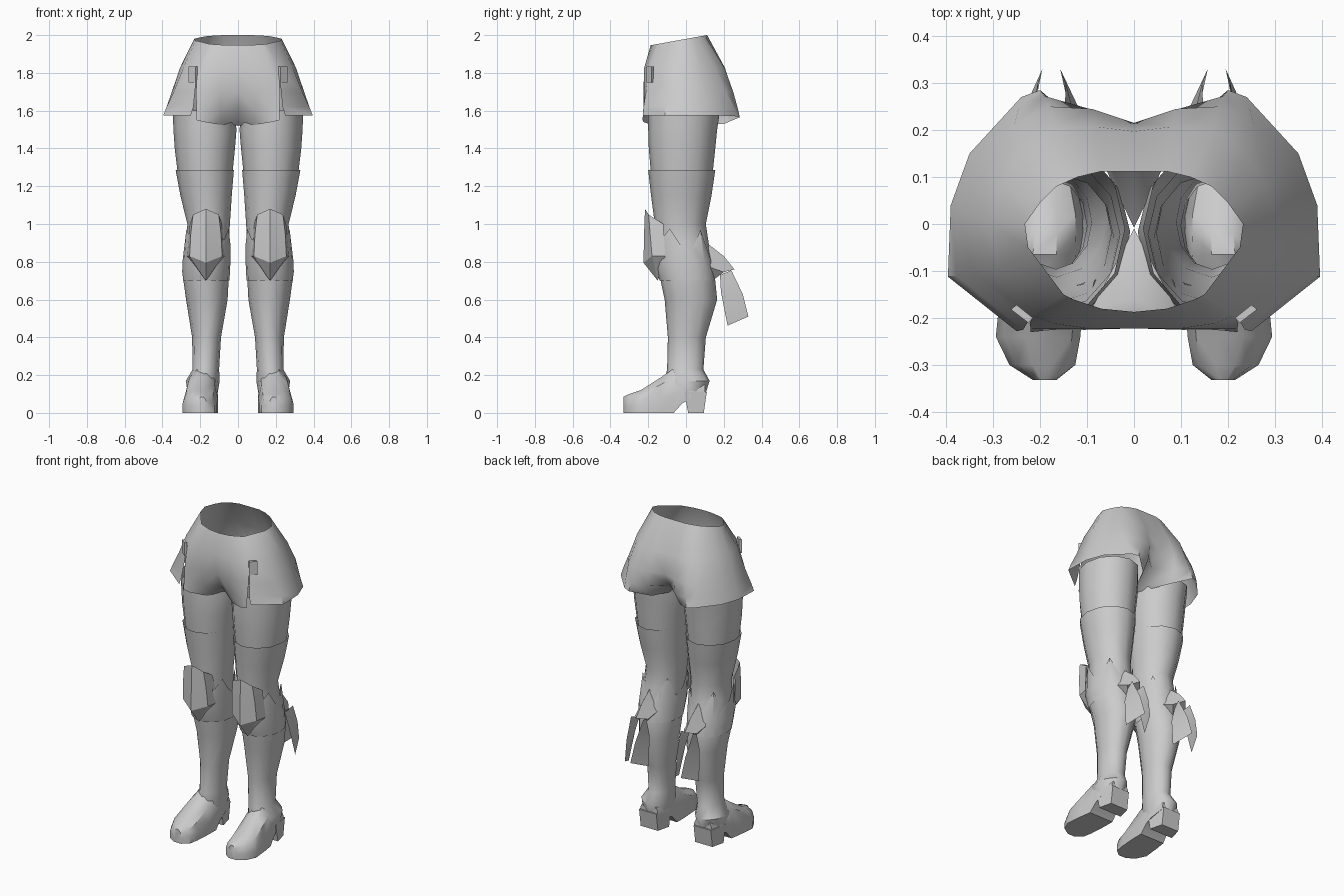
import bpy, math

mat = bpy.data.materials.new("plain_grey")
mat.diffuse_color = (0.6, 0.6, 0.6, 1)


def make(name, verts, faces, angle=40):
    """Mesh mirrored across x = 0."""
    me = bpy.data.meshes.new(name)
    me.from_pydata(verts, [], faces)
    me.materials.append(mat)
    ob = bpy.data.objects.new(name, me)
    bpy.context.collection.objects.link(ob)
    bpy.ops.object.select_all(action='DESELECT')
    ob.select_set(True)
    bpy.context.view_layer.objects.active = ob
    bpy.ops.object.mode_set(mode='EDIT')
    bpy.ops.mesh.select_all(action='SELECT')
    bpy.ops.mesh.remove_doubles(threshold=0.0005)
    bpy.ops.mesh.normals_make_consistent(inside=False)
    bpy.ops.object.mode_set(mode='OBJECT')
    bpy.ops.object.shade_smooth_by_angle(angle=math.radians(angle))
    ob.modifiers.new("mirror", 'MIRROR')
    return ob


def grid(rows, closed=False, skip=()):
    """Vertices and quads joining equal-length rows of points."""
    n = len(rows[0])
    verts = [p for r in rows for p in r]
    faces = [(i * n + j, i * n + (j + 1) % n, (i + 1) * n + (j + 1) % n, (i + 1) * n + j)
             for i in range(len(rows) - 1) for j in range(n if closed else n - 1) if j not in skip]
    return verts, faces


def ring(z, outer, inner, front, back, n=12):
    cx, cy, rx, ry = (outer + inner) / 2, (front + back) / 2, (outer - inner) / 2, (back - front) / 2
    return [(cx + rx * math.sin(math.tau * k / n), cy - ry * math.cos(math.tau * k / n), z)
            for k in range(n)]


def tube(name, rings, cap=False):
    rows = [ring(*r) for r in rings]
    v, f = grid(rows, True)
    if cap:
        f.append(tuple(range(len(v) - 12, len(v))))
    return make(name, v, f)


# Flared shorts: rings from front centre round the right side to back centre
waist = [(0, -.187), (.07, -.18), (.13, -.16), (.15, -.15), (.15, -.15), (.225, -.05), (.232, 0), (.2, .045),
         (.165, .08), (.12, .1), (.07, .112), (0, .112)]
band = [(0, -.222), (.1, -.222), (.17, -.212), (.215, -.195), (.215, -.195), (.29, -.1), (.308, 0), (.285, .08),
        (.235, .155), (.17, .205), (.08, .207), (0, .197)]
hip = [(0, -.21), (.1, -.225), (.18, -.222), (.222, -.212), (.228, -.212), (.34, -.105), (.35, .02), (.32, .11),
       (.255, .21), (.18, .25), (.09, .245), (0, .215)]
seat = [(0, -.16, 1.6), (.09, -.21, 1.6), (.18, -.226, 1.61), (.22, -.222, 1.61), (.236, -.225, 1.62),
        (.378, -.11, 1.62), (.378, .035, 1.62), (.34, .14, 1.62), (.245, .25, 1.62), (.19, .272, 1.62),
        (.095, .245, 1.61), (0, .16, 1.61)]
hem = [(0, -.01, 1.52), (.09, -.18, 1.525), (.18, -.225, 1.54), (.22, -.23, 1.55), (.25, -.228, 1.575),
       (.396, -.112, 1.575), (.39, .04, 1.575), (.35, .15, 1.575), (.24, .27, 1.57), (.2, .285, 1.565),
       (.1, .2, 1.53), (0, -.008, 1.522)]
rows = [[(x, y, 1.98 + .18 * y) for x, y in waist],
        [(x, y, 1.825) for x, y in band],
        [(x, y, 1.7) for x, y in hip], seat, hem]
make("shorts", *grid(rows, skip=(3,)), angle=50)

# Small tab on each front hip
tab = [(.215, -.2), (.25, -.172), (.262, -.182), (.225, -.21)]
v, f = grid([[(x, y, z) for x, y in tab] for z in (1.75, 1.835)], True)
make("hip_tab", v, f + [(0, 1, 2, 3), (4, 5, 6, 7)])

# Thighs: open tubes (z, outer x, inner x, front y, back y)
tube("thigh", [(1.6, .345, .02, -.2, .18), (1.5, .342, .008, -.2, .165),
               (1.4, .335, .016, -.197, .155), (1.26, .318, .03, -.185, .14)])

# Tall boot shafts
tube("boot_shaft", [(1.285, .33, .022, -.2, .155), (1.15, .305, .033, -.185, .135),
                    (1.0, .268, .043, -.165, .105), (.9, .275, .048, -.16, .12),
                    (.75, .296, .047, -.145, .15), (.6, .275, .055, -.113, .165),
                    (.4, .243, .09, -.096, .105), (.23, .24, .1, -.1, .092),
                    (.17, .276, .097, -.115, .125), (.09, .265, .11, -.1, .1)], cap=True)

# Shoe sections along y: (y, centre x, half width, bottom, top)
outline = [(-1, 0), (-1, .4), (-.8, .8), (-.3, 1), (.3, 1), (.8, .8), (1, .4), (1, 0)]
sections = [(.1, .187, .06, .1, .16), (.02, .187, .078, .07, .2), (-.02, .188, .08, .05, .23),
            (-.065, .19, .083, 0, .235), (-.13, .195, .088, 0, .19), (-.24, .204, .09, 0, .12),
            (-.3, .195, .07, 0, .1), (-.332, .19, .025, 0, .085)]
v, f = grid([[(cx + w * a, y, b + (t - b) * h) for a, h in outline] for y, cx, w, b, t in sections], True)
last = len(v) - 8
make("shoe", v, f + [tuple(range(8)), tuple(range(last, last + 8))])

# Block heel
heel = [[(.11, a, z), (.27, a, z), (.25, b, z), (.13, b, z)] for z, a, b in ((.11, -.01, .11), (0, .012, .094))]
v, f = grid(heel, True)
make("heel", v, f + [(0, 1, 2, 3), (4, 5, 6, 7)])

# Jagged cuff round the knee
tops = [1.0, 1.0, .915, .975, .89, .85, .97, .88, .84]
low = ring(.7, .292, .045, -.14, .155, 16)
mid = ring(.8, .294, .04, -.172, .145, 16)
high = [(x, y, tops[min(k, 16 - k)])
        for k, (x, y, z) in enumerate(ring(1, .282, .04, -.178, .12, 16))]
make("knee_cuff", *grid([high, mid, low], True))

# Faceted knee guard: centre ridge with wings on both sides
c = .17
v = [(c, -.217, 1.08), (c, -.222, .95), (c, -.225, .795), (c, -.15, .7)]
for s in (-1, 1):
    v += [(c + s * .068, -.198, 1.05), (c + s * .08, -.19, .95), (c + s * .086, -.18, .83),
          (c + s * .085, -.12, 1.0), (c + s * .1, -.11, .83)]
f = []
for o in (4, 9):
    f += [(0, 1, o + 1, o), (1, 2, o + 2, o + 1), (2, 3, o + 2),
          (o, o + 1, o + 3), (o + 1, o + 2, o + 4, o + 3), (o + 2, 3, o + 4)]
make("knee_guard", v, f, 30)

# Pointed knot behind the calf
v = [(c, .11, .9), (c - .06, .13, .77), (c + .06, .13, .77), (c, .2, .83), (c, .256, .76),
     (c - .045, .2, .745), (c + .045, .2, .745), (c, .14, .7)]
f = [(0, 1, 3), (0, 3, 2), (1, 5, 4, 3), (2, 3, 4, 6), (1, 7, 5), (2, 6, 7), (5, 7, 6, 4)]
make("calf_knot", v, f)

# Two hanging ribbons, converging toward their tails
edge = [((.18, .73), (.24, .755)), ((.185, .64), (.3, .63)), ((.22, .462), (.33, .51))]
for name, xs in (("outer_ribbon", ((.2, .215), (.225, .205), (.245, .195))),
                 ("inner_ribbon", ((.15, .13), (.125, .145), (.105, .157)))):
    make(name, *grid([[(x, y, z) for x, (y, z) in zip(xr, e)] for xr, e in zip(xs, edge)]))
